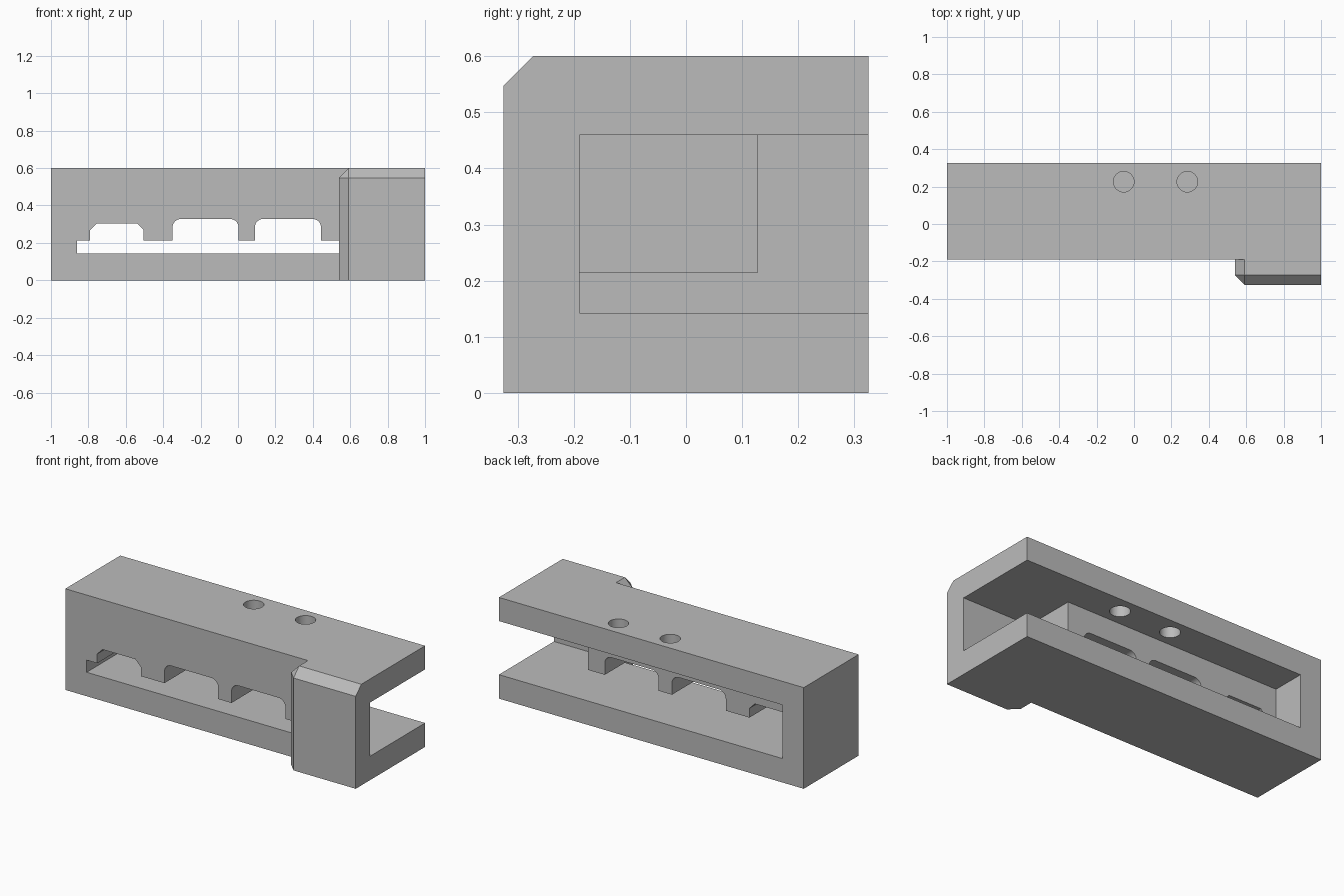
import bpy
import bmesh
from math import pi, sin, cos
from mathutils import Matrix

default = bpy.data.objects.get("Cube")
if default:
    bpy.data.objects.remove(default, do_unlink=True)

grey = bpy.data.materials.new("plain_grey")
grey.use_nodes = True
grey.diffuse_color = (0.5, 0.5, 0.5, 1)
grey.node_tree.nodes["Principled BSDF"].inputs["Base Color"].default_value = grey.diffuse_color


def add_object(name, bm):
    bmesh.ops.recalc_face_normals(bm, faces=bm.faces)
    mesh = bpy.data.meshes.new(name)
    bm.to_mesh(mesh)
    bm.free()
    mesh.materials.append(grey)
    obj = bpy.data.objects.new(name, mesh)
    bpy.context.collection.objects.link(obj)
    return obj


def box_bmesh(low, high):
    bm = bmesh.new()
    bmesh.ops.create_cube(bm, size=1)
    for v in bm.verts:
        v.co = [h if c > 0 else l for c, l, h in zip(v.co, low, high)]
    return bm


def box(name, low, high):
    return add_object(name, box_bmesh(low, high))


def prism(name, outline, y0, y1):
    """Extrude an x-z outline along y."""
    bm = bmesh.new()
    face = bm.faces.new([bm.verts.new((x, y0, z)) for x, z in outline])
    new = bmesh.ops.extrude_face_region(bm, geom=[face])["geom"]
    verts = [g for g in new if isinstance(g, bmesh.types.BMVert)]
    bmesh.ops.translate(bm, verts=verts, vec=(0, y1 - y0, 0))
    return add_object(name, bm)


def cylinder(name, x, y, z, radius, depth):
    bm = bmesh.new()
    bmesh.ops.create_cone(bm, cap_ends=True, segments=48, radius1=radius, radius2=radius,
                          depth=depth, matrix=Matrix.Translation((x, y, z)))
    return add_object(name, bm)


def arch(x0, x1, base, top, corner, steps):
    """Arch outline from right to left; one step gives chamfered corners."""
    points = [(x1, base)]
    for cx, start in ((x1 - corner, 0), (x0 + corner, pi / 2)):
        for i in range(steps + 1):
            a = start + pi / 2 * i / steps
            points.append((cx + corner * cos(a), top - corner + corner * sin(a)))
    return points + [(x0, base)]


# Main sizes
FRONT, BACK, HEIGHT = -0.19, 0.325, 0.6
FLOOR, CEILING, TOOTH = 0.142, 0.46, 0.214
POCKET_END, BLOCK_END, BLOCK_BACK = -0.86, 0.555, 0.127

body = box("slotted_body", (-1, FRONT, 0), (1, BACK, HEIGHT))

# Front slot with three arches, leaving the teeth above it
outline = [(POCKET_END, FLOOR), (0.65, FLOOR), (0.65, TOOTH)]
outline += arch(0.09, 0.444, TOOTH, 0.328, 0.045, 8)
outline += arch(-0.35, 0.003, TOOTH, 0.328, 0.045, 8)
outline += arch(-0.791, -0.505, TOOTH, 0.305, 0.036, 1)
outline += [(POCKET_END, TOOTH)]

# Back pocket, open end pocket, slot and the two top holes
cutters = [
    box("back_pocket", (POCKET_END, BLOCK_BACK, FLOOR), (1.2, 0.5, CEILING)),
    box("end_pocket", (BLOCK_END, -0.3, FLOOR), (1.2, 0.5, CEILING)),
    prism("arched_slot", outline, -0.3, 0.2),
]
cutters += [cylinder("hole", x, 0.226, 0.55, 0.055, 0.3) for x in (-0.055, 0.285)]

# Front pad, chamfered along its top front, top side and vertical side edges
bm = box_bmesh((0.54, -0.325, 0), (1, FRONT, HEIGHT))


def on_faces(edge):
    flags = [all(abs(v.co[axis] - value) < 1e-4 for v in edge.verts)
             for axis, value in ((0, 0.54), (1, -0.325), (2, HEIGHT))]
    return sum(flags) == 2


bmesh.ops.bevel(bm, geom=[e for e in bm.edges if on_faces(e)], offset=0.052,
                offset_type='OFFSET', segments=1, affect='EDGES', clamp_overlap=False)
pad = add_object("front_pad", bm)

# Cut the pockets, then join the pad
for helper in cutters + [pad]:
    mod = body.modifiers.new(helper.name, 'BOOLEAN')
    mod.operation = 'UNION' if helper is pad else 'DIFFERENCE'
    mod.solver = 'EXACT'
    mod.object = helper

bpy.context.view_layer.update()
depsgraph = bpy.context.evaluated_depsgraph_get()
result = bpy.data.meshes.new_from_object(body.evaluated_get(depsgraph))
body.modifiers.clear()
body.data = result
for helper in cutters + [pad]:
    bpy.data.objects.remove(helper, do_unlink=True)

# Tidy flat faces and smooth only the curved ones
bm = bmesh.new()
bm.from_mesh(result)
bmesh.ops.remove_doubles(bm, verts=bm.verts, dist=1e-4)
bmesh.ops.dissolve_limit(bm, angle_limit=0.01, verts=bm.verts, edges=bm.edges)
bm.to_mesh(result)
bm.free()
bpy.ops.object.select_all(action='DESELECT')
body.select_set(True)
bpy.context.view_layer.objects.active = body
bpy.ops.object.shade_smooth_by_angle(angle=pi / 6)
